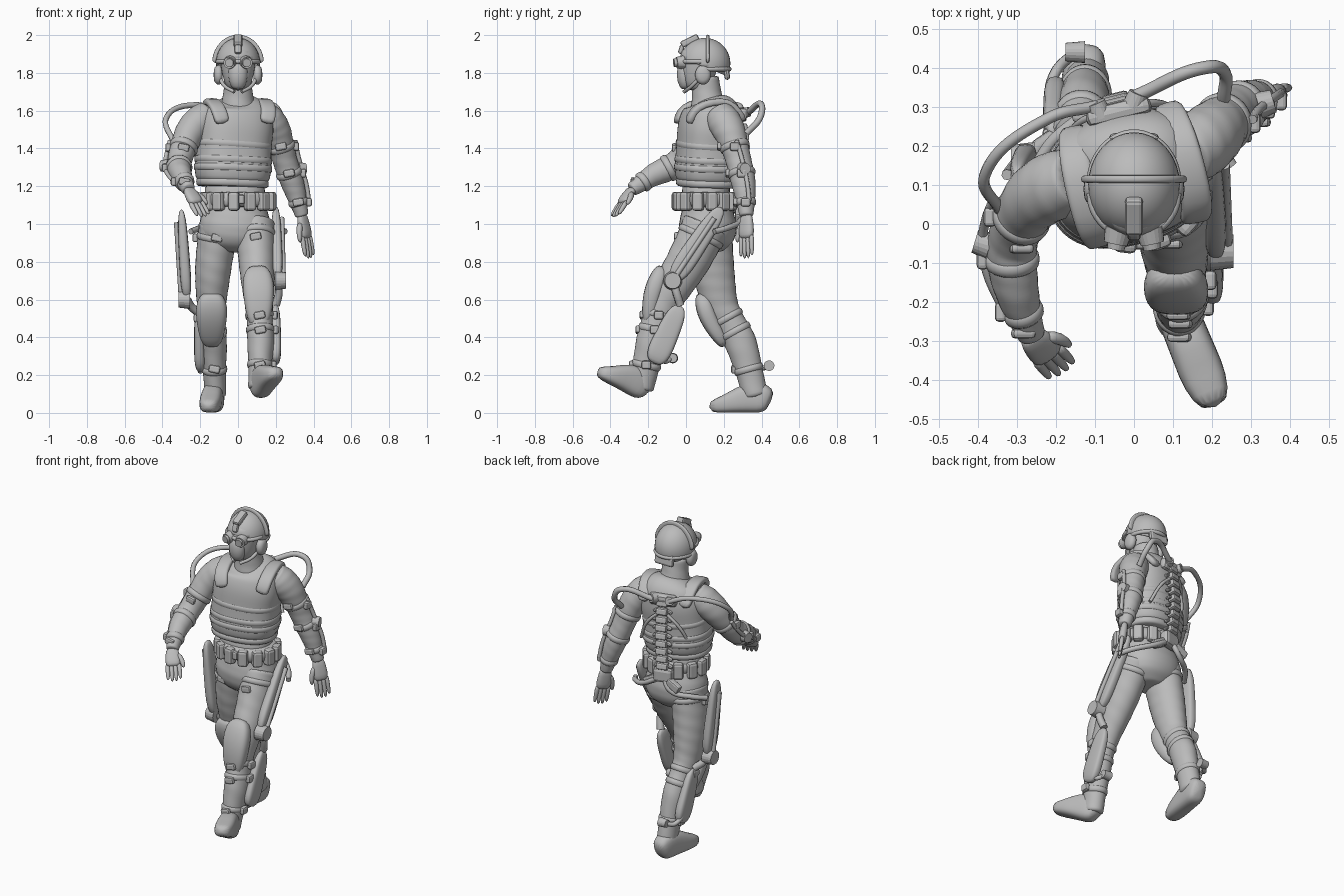
import bpy, bmesh, math
from mathutils import Vector, Matrix

cube = bpy.data.objects.get("Cube")
if cube:
    bpy.data.objects.remove(cube)

grey = bpy.data.materials.new("plain grey")
grey.use_nodes = True
grey.diffuse_color = (.5, .5, .5, 1)
grey.node_tree.nodes["Principled BSDF"].inputs["Base Color"].default_value = (.5, .5, .5, 1)
TWIST = math.radians(14)          # twist of the upper body
MIDDLE = Vector((0, .13, 0))
SIDES = {"left": 1, "right": -1}


def finish(name, bm, smooth=True):
    bmesh.ops.recalc_face_normals(bm, faces=bm.faces)
    mesh = bpy.data.meshes.new(name)
    bm.to_mesh(mesh)
    bm.free()
    mesh.materials.append(grey)
    for face in mesh.polygons:
        face.use_smooth = smooth
    ob = bpy.data.objects.new(name, mesh)
    bpy.context.collection.objects.link(ob)
    return ob


def along(path, t):
    """Smooth interpolation of any tuples at fraction t of the path."""
    last = len(path) - 1
    f = max(0, min(t, 1)) * last
    i = min(int(f), last - 1)
    f -= i
    quad = zip(path[max(i - 1, 0)], path[i], path[i + 1], path[min(i + 2, last)])
    return [b + f * (c - a + f * (2 * a - 5 * b + 4 * c - d + f * (3 * (b - c) + d - a))) / 2
            for a, b, c, d in quad]


def shape(points, widths, depth=1.0):
    """Rings (x, y, z, half width, half depth) spread evenly over a path."""
    last = len(widths) - 1
    return [(*along(points, i / last), w, w * depth) for i, w in enumerate(widths)]


def loft(name, path, square=1.0, fold=0.0, yaw=0.0, sides=16):
    """Closed skin over elliptical rings set across a path."""
    if fold:
        steps = (len(path) - 1) * 4
        path = [along(path, i / steps) for i in range(steps + 1)]
    centres = [Vector(p[:3]) for p in path]
    bm, rings = bmesh.new(), []
    for i, (centre, row) in enumerate(zip(centres, path)):
        ahead = (centres[min(i + 1, len(centres) - 1)] - centres[max(i - 1, 0)]).normalized()
        across = Vector((math.cos(yaw), math.sin(yaw), 0))
        across = (across - ahead * across.dot(ahead)).normalized()
        other = ahead.cross(across)
        ring = []
        for k in range(sides):
            angle = math.tau * k / sides
            c, s = (math.copysign(abs(v) ** square, v) for v in (math.cos(angle), math.sin(angle)))
            swell = 1 + fold * math.sin(i * 2.3 + 2 * angle)
            ring.append(bm.verts.new(centre + (across * c * row[3] + other * s * row[4]) * swell))
        rings.append(ring)
    for low, high in zip(rings, rings[1:]):
        for k in range(sides):
            n = (k + 1) % sides
            bm.faces.new((low[k], low[n], high[n], high[k]))
    bm.faces.new(rings[0])
    bm.faces.new(rings[-1])
    finish(name, bm).modifiers.new("round", 'SUBSURF').levels = 1


def band(name, path, t, half=.018, grow=.008, **options):
    """Raised strap around a lofted part."""
    x, y, z, width, depth = along(path, t)
    ahead = Vector(along(path, t + .04)[:3]) - Vector(along(path, t - .04)[:3])
    ahead = ahead.normalized() * half
    rows = []
    for k, g in ((-1.2, -.01), (-1, grow), (1, grow), (1.2, -.01)):
        rows.append((*(Vector((x, y, z)) + ahead * k), width + g, depth + g))
    loft(name, rows, **options)


def box(name, place, size, turn=(0, 0, 0), bevel=.01):
    bm = bmesh.new()
    bmesh.ops.create_cube(bm, size=1, matrix=Matrix.Diagonal((*size, 1)))
    ob = finish(name, bm, False)
    ob.location, ob.rotation_euler = place, turn
    soft = ob.modifiers.new("soft", 'BEVEL')
    soft.width, soft.segments = bevel, 2


def disc(name, place, radius, depth, axis):
    turn = Vector(axis).to_track_quat('Z', 'Y').to_matrix().to_4x4()
    bm = bmesh.new()
    bmesh.ops.create_cone(bm, cap_ends=True, segments=20, radius1=radius, radius2=radius * .85,
                          depth=depth, matrix=Matrix.Translation(place) @ turn)
    finish(name, bm, False)


def tube(name, points, radius):
    curve = bpy.data.curves.new(name, 'CURVE')
    curve.dimensions, curve.bevel_depth, curve.bevel_resolution = '3D', radius, 2
    curve.use_fill_caps = True
    spline = curve.splines.new('BEZIER')
    spline.bezier_points.add(len(points) - 1)
    for knot, point in zip(spline.bezier_points, points):
        knot.co = point
        knot.handle_left_type = knot.handle_right_type = 'AUTO'
    curve.materials.append(grey)
    bpy.context.collection.objects.link(bpy.data.objects.new(name, curve))


def body(x, y, z):
    """Point given in the twisted frame of the upper body."""
    return MIDDLE + Matrix.Rotation(TWIST, 3, 'Z') @ Vector((x, y, z))


# Torso, vest, waist, pelvis and belt
vest = shape([(-.03, .11, 1.2), (-.02, .12, 1.44), (0, .14, 1.6), (0, .13, 1.67)],
             [.18, .2, .205, .2, .2, .203, .2, .19, .18, .16, .13, .1, .07], .82)
loft("vest", vest, .82, yaw=TWIST, sides=24)
for t in (.04, .15, .2, .3):
    band("vest_roll", vest, t, .02, .004, square=.82, yaw=TWIST, sides=24)
loft("waist", shape([(-.01, .1, 1.06), (-.02, .11, 1.25)], [.165, .16, .17], .8), .9)
loft("pelvis", shape([(-.01, .11, 1.12), (-.02, .12, .85)], [.155, .175, .195, .17, .09], .8), .9, fold=.008)
loft("neck", shape([(0, .12, 1.6), (0, .1, 1.78)], [.1, .08, .075]), fold=.02)
belt = shape([(0, .1, 1.08), (0, .1, 1.18)], [.17, .17, .17], .83)
band("belt", belt, .5, .035, .01, square=.9, sides=24)
for i in range(13):
    a = math.tau * (i + .5) / 13
    box("belt_pouch", (.18 * math.cos(a), .1 + .15 * math.sin(a), 1.12),
        (.06, .05, .1), (0, 0, a + math.pi / 2), .015)
box("belt_buckle", (0, -.05, 1.13), (.07, .03, .05))

# Spine unit with vertebrae, shoulder straps and side struts
for i in range(9):
    back, z = .165 + .02 * math.sin(i * .4), 1.16 + i * .05
    box("vertebra", body(0, back, z), (.07, .05, .04), (.2, 0, TWIST))
    for s in SIDES.values():
        box("vertebra_wing", body(s * .04, back - .01, z), (.04, .03, .02), (0, s * .5, TWIST))
box("upper_back_hub", body(0, .16, 1.58), (.17, .05, .07), (-.2, 0, TWIST), .02)
box("lower_back_hub", body(0, .15, 1.1), (.12, .06, .09), (0, 0, TWIST), .02)
for s in SIDES.values():
    strap = [body(s * x, y, z) for x, y, z in ((.12, -.15, 1.53), (.14, -.11, 1.62), (.14, .06, 1.65), (.12, .15, 1.54))]
    loft("shoulder_strap", shape(strap, [.04] * 7, .5), .6, yaw=TWIST)
    disc("tube_socket", body(s * .05, .18, 1.59), .03, .04, (s * .4, 1, .2))
    tube("back_strut", [body(s * .02, .17, 1.5), body(s * .1, .16, 1.42), body(s * .15, .12, 1.3)], .01)
    tube("hip_strut", [(-.04, .28, 1.1), (s * .09, .29, 1.02), (s * .2, .22, .98), (s * .25, .15, .96)], .016)
    box("hip_clamp", (s * .08 - .03, .28, 1.05), (.09, .04, .05), (0, s * .5, 0))

# Head, mask and helmet
loft("face", shape([(0, .05, 1.7), (0, .08, 1.93)], [.045, .075, .09, .1, .09], 1.1))
loft("face_mask", shape([(0, 0, 1.71), (0, -.01, 1.78), (0, 0, 1.86)], [.03, .05, .055, .04], .8))
bm = bmesh.new()
bmesh.ops.create_uvsphere(bm, u_segments=32, v_segments=20, radius=.135,
                          matrix=Matrix.Translation((0, .1, 1.85)) @ Matrix.Diagonal((.87, 1, 1, 1)))
bmesh.ops.bisect_plane(bm, geom=bm.verts[:] + bm.edges[:] + bm.faces[:], plane_co=(0, .1, 1.83),
                       plane_no=(0, -.4, -1), clear_outer=True)
finish("helmet", bm).modifiers.new("thickness", 'SOLIDIFY').thickness = .012
arc = [math.pi * i / 10 for i in range(11)]
loft("headband", [(.12 * math.cos(a), .115, 1.85 + .135 * math.sin(a), .01, .02) for a in arc], .6, yaw=math.pi / 2)
tube("helmet_rear_strap", [(.11 * math.cos(a), .1 + .13 * math.sin(a), 1.82) for a in arc], .012)
box("helmet_front_mount", (0, .02, 1.97), (.045, .1, .035), (.45, 0, 0))
box("helmet_front_clip", (0, -.025, 1.925), (.035, .025, .05), (-.3, 0, 0))
box("helmet_rear_pack", (0, .215, 1.8), (.13, .03, .075), (.15, 0, 0), .015)
tube("goggle_strap", [(.11 * math.cos(a), .08 - .11 * math.sin(a), 1.86) for a in arc], .012)
for s in SIDES.values():
    for part, y, radius in (("goggle", -.03, .036), ("goggle_lens", -.045, .026)):
        disc(part, (s * .043, y, 1.855), radius, .04, (s * .2, -1, -.1))
    loft("ear_cup", shape([(s * .08, .09, 1.79), (s * .13, .09, 1.79)], [.03, .045, .042, .025], 1.25), yaw=math.pi / 2)
    tube("chin_strap", [(s * .1, .08, 1.78), (s * .07, .03, 1.73), (s * .02, -.01, 1.7)], .01)

# Limbs
arm_widths = [.07, .086, .083, .072, .066, .065, .058, .045, .035]
leg_widths = [.11, .104, .099, .09, .077, .07, .073, .062, .058]
limbs = {
    "right_arm": shape([(-.15, .12, 1.59), (-.25, .07, 1.49), (-.31, -.04, 1.33), (-.3, -.17, 1.26), (-.26, -.29, 1.18)], arm_widths, 1.05),
    "left_arm": shape([(.13, .17, 1.59), (.2, .23, 1.49), (.25, .28, 1.33), (.3, .31, 1.18), (.34, .32, 1.04)], arm_widths, 1.05),
    "right_leg": shape([(-.1, .12, 1), (-.13, .14, .78), (-.14, .19, .56), (-.13, .29, .37), (-.12, .37, .08)], leg_widths, 1.18),
    "left_leg": shape([(.09, .11, 1), (.1, .01, .8), (.11, -.12, .58), (.12, -.18, .38), (.11, -.24, .12)], leg_widths, 1.18)}
for name, path in limbs.items():
    loft(name, path, fold=.022)
    s = SIDES[name.split("_")[0]]
    is_arm = name.endswith("arm")
    for t in (.38, .6, .85) if is_arm else (.1, .58, .68, .86):
        band(name + "_strap", path, t)
        x, y, z, width, depth = along(path, t)
        box(name + "_side_clip", (x + s * (width + .01), y, z), (.03, .05, .045))
        box(name + "_front_clip", (x, y - depth - .005, z), (.06, .025, .04), (0, -s * .2, 0))
    if is_arm:
        spots = [along(path, t) for t in (.33, .45, .56, .7, .84)]
        rod = [(x + s * (width + .01), y + .02, z) for x, y, z, width, depth in spots]
        tube(name + "_rod", rod, .012)
        disc(name + "_elbow_joint", rod[2], .035, .04, (s, .3, 0))


def hand(side, wrist, tip, thumbward):
    start, reach = Vector(wrist), Vector(tip) - Vector(wrist)
    wide = Vector(thumbward)
    wide = (wide - reach * wide.dot(reach) / reach.length_squared).normalized()
    palm = [start - reach * .08, start + reach * .55]
    loft(side + "_palm", shape(palm, [.032, .04, .046, .042], .55), .8, yaw=math.atan2(wide.y, wide.x))
    for k in (-1.5, -.5, .5, 1.5):
        offset = wide * k * .022
        finger = [start + reach * .42 + offset, start + reach * (1.06 - abs(k) * .06) + offset * 1.1]
        loft(side + "_finger", shape(finger, [.016, .014, .01]), sides=8)
    thumb = [start + reach * t + wide * w for t, w in ((.12, .025), (.35, .055), (.62, .06))]
    loft(side + "_thumb", shape(thumb, [.02, .017, .011]), sides=8)


def boot(side, heel, toe, yaw):
    rows = []
    for t, lift, width, height in ((0, 0, .04, .05), (.1, .02, .056, .08), (.3, .03, .057, .084),
                                   (.5, .02, .058, .07), (.75, 0, .06, .046), (1, -.01, .038, .03)):
        rows.append((*(Vector(heel).lerp(Vector(toe), t) + Vector((0, 0, lift))), width, height))
    loft(side + "_boot", rows, .7, yaw=yaw)


def knee_pad(side, points):
    loft(side + "_knee_pad", shape(points, [.045, .08, .086, .078, .065, .04], .6), .7)


def rig(side, top, knee, calf, ankle):
    """Thigh plate, knee joint and calf plate outside one leg."""
    s, outline = SIDES[side], [.01, .022, .026, .028, .03, .028, .015]
    top, knee, calf, ankle = (Vector(v) for v in (top, knee, calf, ankle))
    out = Vector((s * .03, 0, 0))
    loft(side + "_thigh_plate", shape([top, knee], outline, 1.9), .6)
    tube(side + "_thigh_rail", [top.lerp(knee, t) + out for t in (.15, .5, .92)], .014)
    disc(side + "_knee_joint", knee + out / 2, .05, .06, (s, 0, 0))
    tube(side + "_knee_link", [knee, knee.lerp(calf, .5) + out / 3, calf], .022)
    loft(side + "_calf_plate", shape([calf, ankle], outline, 2.2), .6)
    knob = ankle + Vector((-s * .05, .1, .03))
    tube(side + "_ankle_rod", [calf.lerp(ankle, .5), ankle + Vector((0, .05, .02)), knob], .014)
    disc(side + "_ankle_knob", knob, .028, .05, (s, 0, 0))


# Hands, boots, knee pads and leg rigs
hand("right", (-.26, -.29, 1.18), (-.18, -.38, 1.04), (.8, .3, -.1))
hand("left", (.34, .32, 1.04), (.38, .32, .82), (-.6, -.8, 0))
boot("left", (.1, -.2, .11), (.21, -.47, .23), .4)
boot("right", (-.12, .45, .06), (-.16, .12, .04), 0)
knee_pad("left", [(.1, -.12, .78), (.11, -.18, .62), (.11, -.2, .45)])
knee_pad("right", [(-.14, .08, .64), (-.14, .12, .5), (-.14, .21, .35)])
rig("left", (.2, .19, 1.09), (.21, -.07, .7), (.2, -.03, .57), (.2, -.17, .26))
rig("right", (-.3, .12, 1.08), (-.27, .16, .6), (-.21, .22, .53), (-.2, .34, .22))

# Shoulder tubes
tube("left_shoulder_tube", [body(.05, .19, 1.59), (.18, .4, 1.63), (.23, .39, 1.56), (.23, .32, 1.48)], .017)
tube("right_shoulder_tube", [body(-.05, .19, 1.59), (-.22, .27, 1.63), (-.38, .13, 1.56), (-.34, .03, 1.43)], .015)
